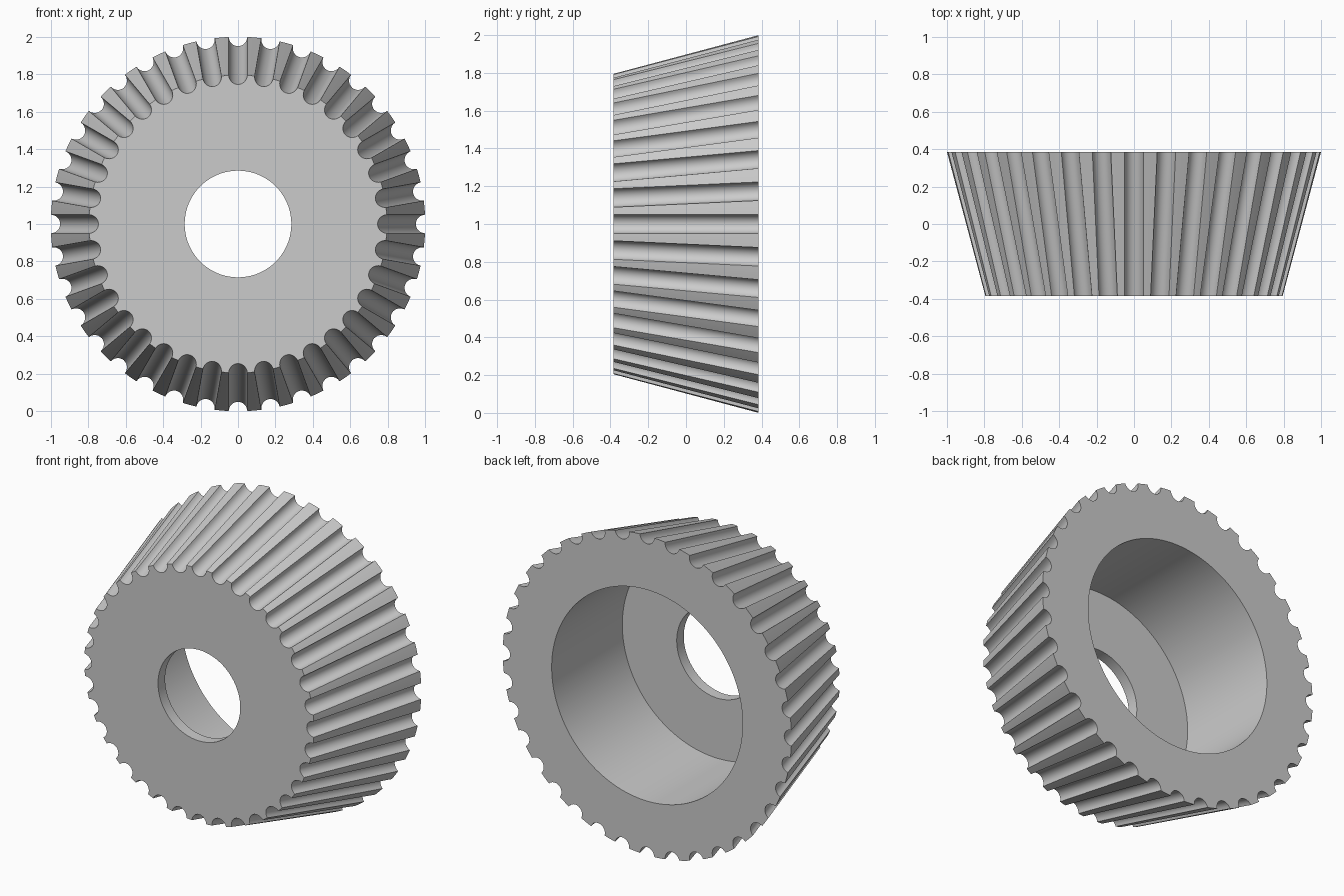
import bpy, bmesh
from math import sin, cos, pi, atan2, hypot, asin, radians
from mathutils import Vector

cube = bpy.data.objects.get("Cube")
if cube:
    bpy.data.objects.remove(cube)

FLUTES = 36
HALF = 0.385            # half the thickness along y
GROOVE, DEPTH = 0.05, 0.053
STEPS = 12              # segments round each groove
TOOTH = 4               # segments across each tooth top
HOLE, BORE = 0.285, 0.662
FLOOR_Y = -0.315        # inner floor of the rear bore


def fluted_ring(radius):
    """Polar outline (angle, radius) of the toothed rim."""
    pitch = 2 * pi / FLUTES
    start = asin(GROOVE / radius) + 0.02
    groove = []
    for i in range(STEPS + 1):
        t = start + (pi - 2 * start) * i / STEPS
        x, y = -GROOVE * cos(t), radius - DEPTH * sin(t)
        groove.append((atan2(x, y), hypot(x, y)))
    edge, rim = groove[-1]
    top = [(edge + (pitch - 2 * edge) * i / TOOTH, rim) for i in range(1, TOOTH)]
    return [(a + k * pitch, r) for k in range(FLUTES) for a, r in groove + top]


def round_ring(outline, radius):
    return [(a, radius) for a, _ in outline]


front = fluted_ring(0.799)
back = fluted_ring(1.0035)

# Closed section: centre hole, inner floor, rear bore, back face, teeth, front face
section = [
    (round_ring(front, HOLE), -HALF),
    (round_ring(front, HOLE), FLOOR_Y),
    (round_ring(back, BORE), FLOOR_Y),
    (round_ring(back, BORE), HALF),
    (back, HALF),
    (front, -HALF),
]

bm = bmesh.new()
rings = [[bm.verts.new(Vector((r * sin(a), y, 1 + r * cos(a)))) for a, r in ring]
         for ring, y in section]
for n, ring in enumerate(rings):
    after = rings[(n + 1) % len(rings)]
    for i in range(len(ring)):
        j = (i + 1) % len(ring)
        bm.faces.new((ring[i], ring[j], after[j], after[i]))
bmesh.ops.recalc_face_normals(bm, faces=bm.faces)

mesh = bpy.data.meshes.new("fluted_bevel_wheel")
bm.to_mesh(mesh)
bm.free()
wheel = bpy.data.objects.new("fluted_bevel_wheel", mesh)
bpy.context.collection.objects.link(wheel)

# Plain grey finish
grey = bpy.data.materials.new("light_grey")
grey.use_nodes = True
colour = (0.6, 0.6, 0.6, 1)
grey.diffuse_color = colour
grey.node_tree.nodes["Principled BSDF"].inputs["Base Color"].default_value = colour
mesh.materials.append(grey)

bpy.ops.object.select_all(action="DESELECT")
wheel.select_set(True)
bpy.context.view_layer.objects.active = wheel
bpy.ops.object.shade_smooth_by_angle(angle=radians(30))
